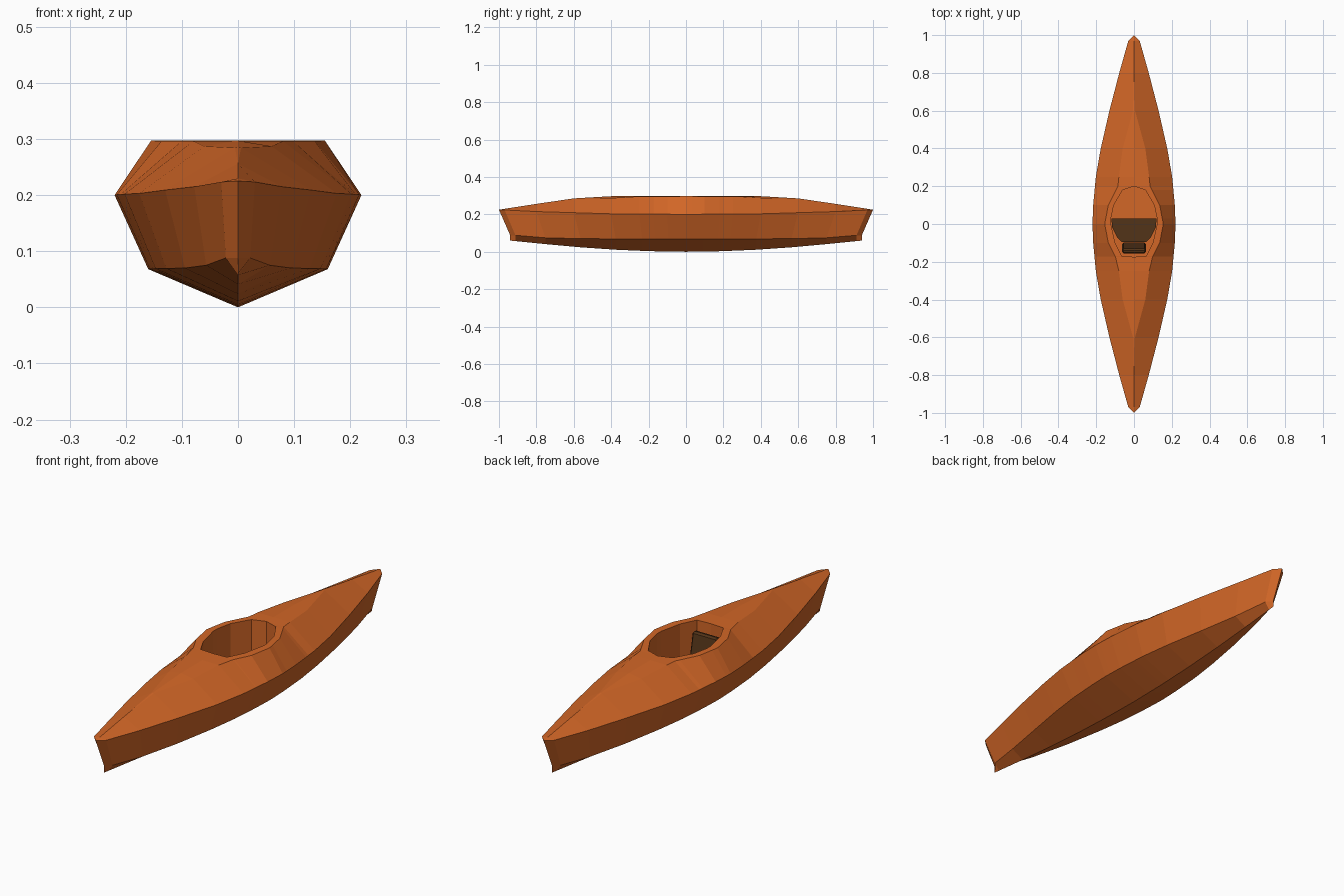
import bpy, bmesh
from mathutils import Matrix, Vector

if "Cube" in bpy.data.objects:
    bpy.data.objects.remove(bpy.data.objects["Cube"])


def material(name, rgb):
    m = bpy.data.materials.new(name)
    m.diffuse_color = (*rgb, 1)
    m.use_nodes = True
    m.node_tree.nodes["Principled BSDF"].inputs["Base Color"].default_value = m.diffuse_color
    return m


ORANGE = material("orange_plastic", (0.65, 0.135, 0.02))
BROWN = material("dark_brown_seat", (0.085, 0.033, 0.009))


def finish(name, bm, mat):
    bmesh.ops.remove_doubles(bm, verts=bm.verts, dist=0.0005)
    bmesh.ops.dissolve_degenerate(bm, edges=bm.edges, dist=0.0003)
    me = bpy.data.meshes.new(name)
    bm.to_mesh(me)
    bm.free()
    me.materials.append(mat)
    ob = bpy.data.objects.new(name, me)
    bpy.context.collection.objects.link(ob)
    return ob


def lerp(table, t):
    # piecewise linear lookup
    for (a, u), (b, v) in zip(table, table[1:]):
        if t <= b + 1e-6:
            return u + (v - u) * max(0, t - a) / (b - a)
    return table[-1][1]


SHEER_X = [(0, .22), (.1, .216), (.25, .202), (.4, .176), (.6, .13), (.8, .078), (.97, .03), (1, 0)]
SHEER_Z = [(0, .2), (.4, .203), (.8, .215), (1, .225)]
CHINE_Z = [(0, .068), (.6, .07), (.8, .075), (.97, .088), (1, .088)]
KEEL_Z = [(0, 0), (.2, .003), (.4, .011), (.6, .024), (.8, .041), (1, .06)]
PLATEAU_X = [(0, .155), (.1, .136), (.2, .085), (.25, .08), (.4, .06), (.62, 0), (1, 0)]
DECK_Z = [(0, .297), (.25, .296), (.4, .287), (.62, .284), (1, .225)]
RIDGE_Z = [(0, .297), (.42, .297), (.62, .284), (1, .225)]
HOLE = {-.17: .065, -.1: .1, 0: .122, .03: .122, .1: .107, .18: .06}
STATIONS = [-1, -.97, -.8, -.6, -.4, -.25, -.174, -.17, -.1, 0, .03, .1, .18, .2,
            .25, .4, .6, .8, .97, 1]


def half_section(y, side):
    a = abs(y)
    sx = lerp(SHEER_X, a)
    low = y * .94
    px = min(lerp(PLATEAU_X, a), sx)
    ox = HOLE.get(y, 0)
    pts = [(0, low, lerp(KEEL_Z, a)), (sx * .727, low, lerp(CHINE_Z, a)),
           (sx, y, lerp(SHEER_Z, a)), (px, y, lerp(DECK_Z, a)),
           (ox, y, lerp(RIDGE_Z, a))]
    return [Vector((x * side, yy, z)) for x, yy, z in pts]


# Hull and deck: hard-chined loft, left open at the cockpit
bm = bmesh.new()
for side in (1, -1):
    rows = [[bm.verts.new(p) for p in half_section(y, side)] for y in STATIONS]
    for r, s in zip(rows, rows[1:]):
        for i in range(4):
            bm.faces.new((r[i], s[i], s[i + 1], r[i + 1])[::side])
bmesh.ops.remove_doubles(bm, verts=bm.verts, dist=0.0005)
bmesh.ops.recalc_face_normals(bm, faces=bm.faces)
finish("hull_and_deck", bm, ORANGE)

# Cockpit well: walls below the opening and a floor
right = [(0, -.174)] + [(x, y) for y, x in HOLE.items()] + [(0, .2)]
outline = right + [(-x, y) for x, y in right[-2:0:-1]]
bm = bmesh.new()
top = [bm.verts.new((x, y, .297)) for x, y in outline]
low = [bm.verts.new((x, y, .065)) for x, y in outline]
n = len(outline)
for i in range(n):
    j = (i + 1) % n
    bm.faces.new((top[j], top[i], low[i], low[j]))
bm.faces.new(low)
finish("cockpit_well", bm, ORANGE)

# Seat pan: tapered plate
bm = bmesh.new()
pan = [(.12, .03), (.115, -.02), (.09, -.07), (.065, -.095)]
pan += [(-x, y) for x, y in reversed(pan)]
f = bm.faces.new([bm.verts.new((x, y, .1)) for x, y in pan])
ext = bmesh.ops.extrude_face_region(bm, geom=[f])["geom"]
bmesh.ops.translate(bm, vec=(0, 0, -.034),
                    verts=[g for g in ext if isinstance(g, bmesh.types.BMVert)])
bmesh.ops.recalc_face_normals(bm, faces=bm.faces)
finish("seat_pan", bm, BROWN)

# Backrest: leaning padded panel
bm = bmesh.new()
mat = (Matrix.Translation((0, -.128, .178)) @ Matrix.Rotation(.2, 4, "X")
       @ Matrix.Diagonal((.125, .028, .17, 1)))
bmesh.ops.create_cube(bm, size=1, matrix=mat)
bmesh.ops.bevel(bm, geom=list(bm.edges), offset=.008, segments=1, affect="EDGES")
finish("seat_backrest", bm, BROWN)
